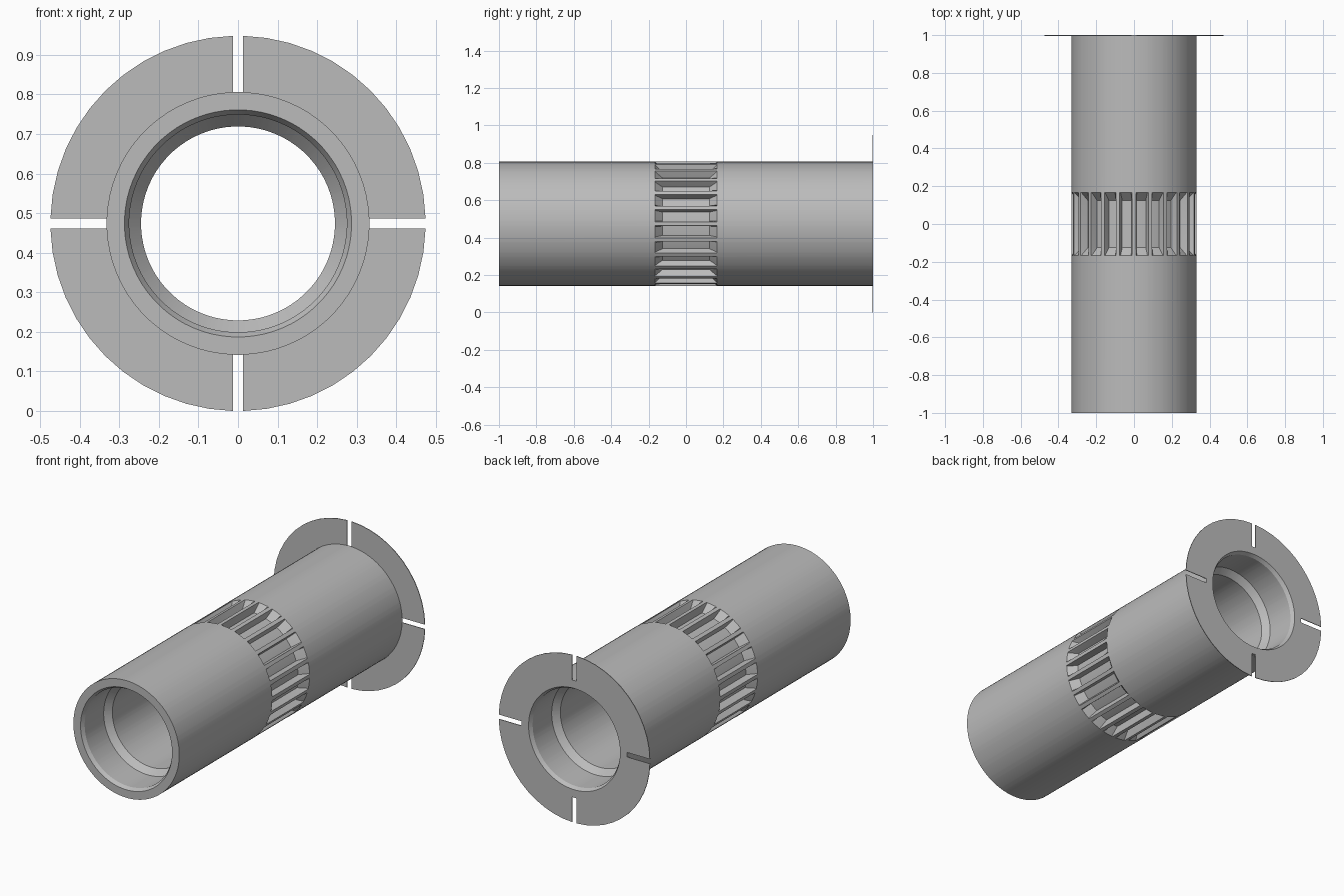
import bpy, bmesh
from math import sin, cos, asin, pi, radians

if "Cube" in bpy.data.objects:
    bpy.data.objects.remove(bpy.data.objects["Cube"])

CENTRE_Z = 0.474
TUBE_R, FLOOR_R = 0.332, 0.29
FLANGE_R, FLANGE_T, SLOT = 0.474, 0.004, 0.013
POCKETS = 24

grey = bpy.data.materials.new("plain grey")
grey.use_nodes = True
grey.diffuse_color = (0.5, 0.5, 0.5, 1)
grey.node_tree.nodes["Principled BSDF"].inputs["Base Color"].default_value = (0.5, 0.5, 0.5, 1)


def finish(bm, name):
    bmesh.ops.recalc_face_normals(bm, faces=bm.faces)
    mesh = bpy.data.meshes.new(name)
    bm.to_mesh(mesh)
    bm.free()
    mesh.materials.append(grey)
    obj = bpy.data.objects.new(name, mesh)
    bpy.context.collection.objects.link(obj)
    bpy.ops.object.select_all(action='DESELECT')
    bpy.context.view_layer.objects.active = obj
    obj.select_set(True)
    bpy.ops.object.shade_smooth_by_angle(angle=radians(20))
    return obj


def point(r, angle, y):
    return (r * cos(angle), y, CENTRE_Z + r * sin(angle))


# Sleeve: half profile (y, radius) from the middle pocket out to the rim and
# back down the stepped bore, mirrored into a closed loop
half = [(0.125, FLOOR_R), (0.167, TUBE_R), (1, TUBE_R), (1, 0.287),
        (0.98, 0.275), (0.81, 0.275), (0.775, 0.245)]
profile = half + [(-y, r) for y, r in reversed(half)]

# Columns within one pitch: rib edges, then the pocket floor
pitch = 2 * pi / POCKETS
columns = [(-1.8, False), (1.8, False), (2.6, True), (7.5, True), (12.4, True)]

bm = bmesh.new()
rings = []
for i in range(POCKETS):
    for degrees, in_pocket in columns:
        a = i * pitch + radians(degrees)
        rings.append([bm.verts.new(point(TUBE_R if r == FLOOR_R and not in_pocket else r, a, y))
                      for y, r in profile])
for i, ring in enumerate(rings):
    following = rings[(i + 1) % len(rings)]
    for j in range(len(profile)):
        k = (j + 1) % len(profile)
        bm.faces.new((ring[j], ring[k], following[k], following[j]))
finish(bm, "ribbed_sleeve")

# Flange: four thin quadrants separated by straight slots
STEPS = 12
bm = bmesh.new()
for q in range(4):
    columns = []
    for s in range(STEPS + 1):
        corners = []
        for r in (TUBE_R - 0.001, FLANGE_R):
            gap = asin(SLOT / r)
            a = q * pi / 2 + gap + (pi / 2 - 2 * gap) * s / STEPS
            corners.append([bm.verts.new(point(r, a, y)) for y in (1 - FLANGE_T, 1)])
        (a0, a1), (b0, b1) = corners
        columns.append((a0, b0, b1, a1))
    for here, there in zip(columns, columns[1:]):
        for j in range(4):
            k = (j + 1) % 4
            bm.faces.new((here[j], here[k], there[k], there[j]))
    bm.faces.new(columns[0])
    bm.faces.new(columns[-1])
finish(bm, "slotted_flange")
